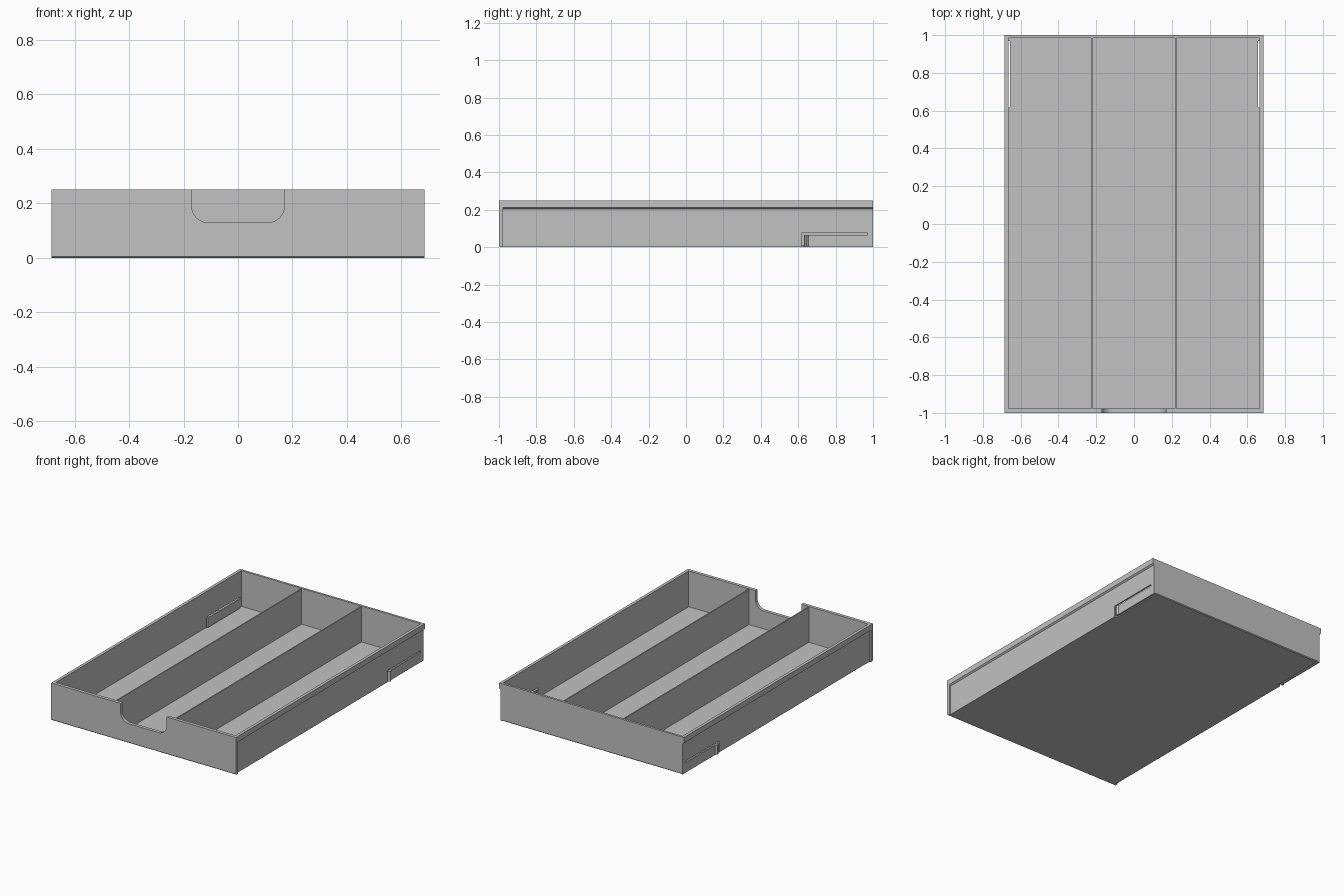
import bpy, bmesh, math

cube = bpy.data.objects.get("Cube")
if cube:
    bpy.data.objects.remove(cube, do_unlink=True)

# Single flat material
grey = bpy.data.materials.new("plain grey")
grey.use_nodes = True
colour = (0.54, 0.54, 0.54, 1)
grey.diffuse_color = colour
grey.node_tree.nodes["Principled BSDF"].inputs["Base Color"].default_value = colour

# Main sizes
HALF_W, HALF_L, HEIGHT = 0.685, 1.0, 0.25
OUTER, INNER = 0.675, 0.665
FRONT_IN, BACK_IN = -0.978, 0.985
FLOOR = 0.01
CHAMFER = 0.005
SLOT_START, SLOT_END, ARM_START = 0.617, 0.97, 0.63
SLOT_TOP, ARM_TOP = 0.077, 0.066


def prism(name, outline, axis, lo, hi, chamfer_if=None):
    """Extrude a 2D outline along an axis; optionally chamfer chosen edges."""
    place = {"X": lambda a, b, d: (d, a, b),
             "Y": lambda a, b, d: (a, d, b),
             "Z": lambda a, b, d: (a, b, d)}[axis]
    bm = bmesh.new()
    ends = [[bm.verts.new(place(a, b, d)) for a, b in outline] for d in (lo, hi)]
    for ring in ends:
        bm.faces.new(ring)
    n = len(outline)
    for i in range(n):
        j = (i + 1) % n
        bm.faces.new((ends[0][i], ends[0][j], ends[1][j], ends[1][i]))
    bmesh.ops.recalc_face_normals(bm, faces=bm.faces)
    if chamfer_if:
        edges = [e for e in bm.edges if all(chamfer_if(v.co) for v in e.verts)]
        bmesh.ops.bevel(bm, geom=edges, offset=CHAMFER, segments=1, affect="EDGES")
    mesh = bpy.data.meshes.new(name)
    bm.to_mesh(mesh)
    bm.free()
    mesh.materials.append(grey)
    obj = bpy.data.objects.new(name, mesh)
    bpy.context.collection.objects.link(obj)
    return obj


def rect(a0, a1, b0, b1):
    return [(a0, b0), (a1, b0), (a1, b1), (a0, b1)]


# Floor with a narrow slit beside each spring arm
SLIT = INNER - 0.008
right_edge = [(INNER, FRONT_IN), (INNER, SLOT_START), (SLIT, SLOT_START),
              (SLIT, SLOT_END), (INNER, SLOT_END), (INNER, BACK_IN)]
left_edge = [(-x, y) for x, y in reversed(right_edge)]
prism("floor", right_edge + left_edge, "Z", 0, FLOOR)

# Front panel with a round-cornered finger notch
NOTCH_W, NOTCH_Z, R = 0.17, 0.13, 0.06
arc = [(NOTCH_W - R + R * math.cos(t), NOTCH_Z + R - R * math.sin(t))
       for t in (math.pi / 2 * i / 10 for i in range(11))]
notch = [(NOTCH_W, HEIGHT)] + arc
notch += [(-x, z) for x, z in reversed(notch)]
panel = [(-HALF_W, HEIGHT), (-HALF_W, 0), (HALF_W, 0), (HALF_W, HEIGHT)] + notch
prism("front_panel", panel, "Y", -HALF_L, FRONT_IN,
      lambda c: c.z < 1e-4 and c.y < FRONT_IN - 1e-3)

# Back wall
prism("back_wall", rect(-INNER, INNER, 0, HEIGHT), "Y", BACK_IN, HALF_L,
      lambda c: c.z < 1e-4 and c.y > BACK_IN + 1e-3)

# Side walls, each cut by an L-shaped slot that frees a spring arm
wall = [(FRONT_IN, 0), (SLOT_START, 0), (SLOT_START, SLOT_TOP),
        (SLOT_END, SLOT_TOP), (SLOT_END, ARM_TOP), (ARM_START, ARM_TOP),
        (ARM_START, 0), (HALF_L, 0), (HALF_L, HEIGHT), (FRONT_IN, HEIGHT)]
for side, s in (("left", 1), ("right", -1)):
    prism(side + "_wall", wall, "X", s * INNER, s * OUTER)

    # Outward rim along the top, with a sloping underside
    rim = [(OUTER, 0.205), (HALF_W, 0.213), (HALF_W, HEIGHT), (OUTER, HEIGHT)]
    prism(side + "_rim", [(s * x, z) for x, z in rim], "Y", FRONT_IN, HALF_L)

    # Stop bump at the free end of the spring arm
    bump = [(OUTER, ARM_START), (HALF_W, ARM_START + 0.006),
            (HALF_W, ARM_START + 0.014), (OUTER, ARM_START + 0.025)]
    prism(side + "_stop", [(s * x, y) for x, y in bump], "Z", 0, ARM_TOP)

    # Long divider
    prism(side + "_divider", rect(s * 0.222 - 0.004, s * 0.222 + 0.004, FLOOR, 0.245),
          "Y", FRONT_IN, BACK_IN)
